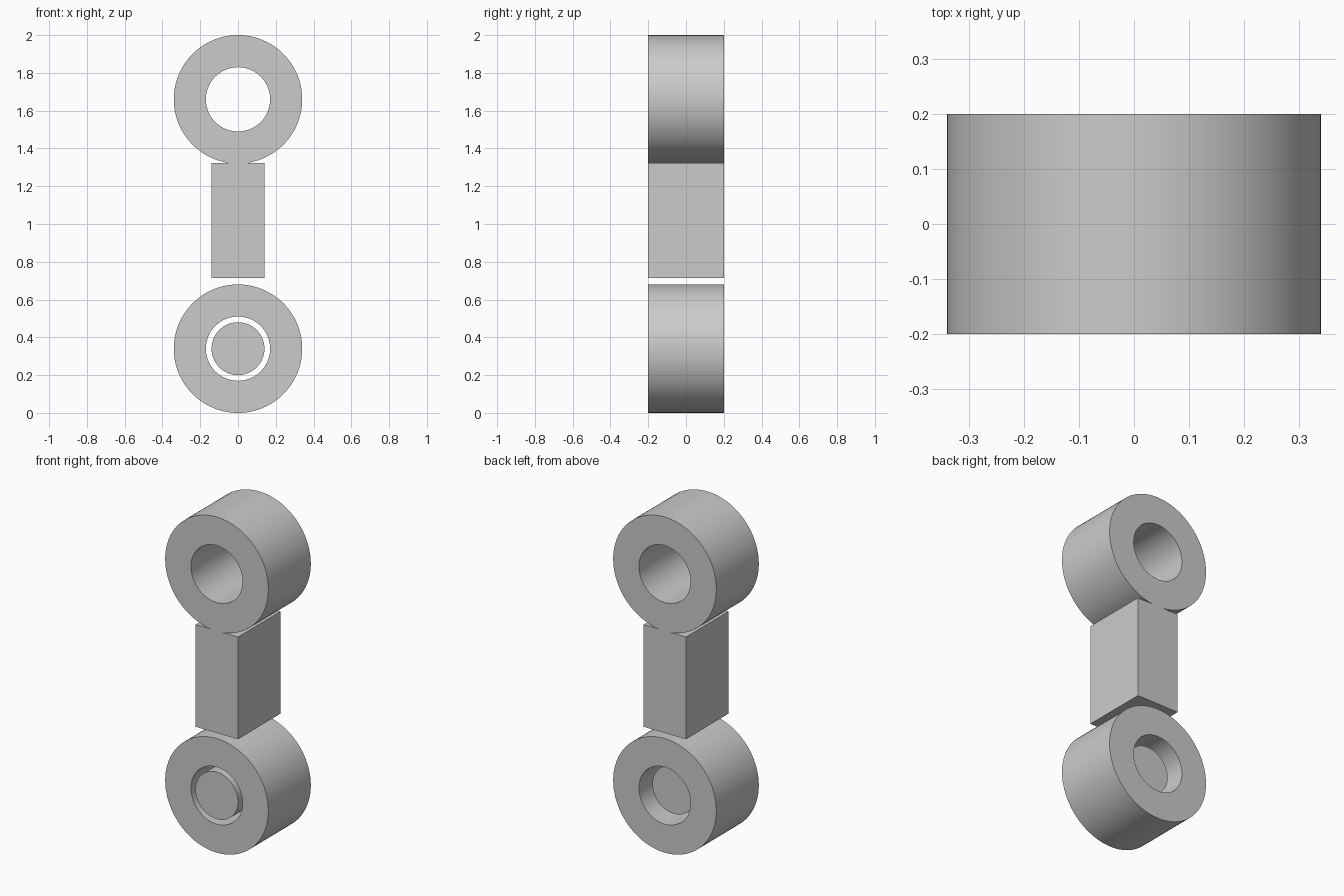
import bpy
import bmesh
import math
from mathutils import Matrix

if "Cube" in bpy.data.objects:
    bpy.data.objects.remove(bpy.data.objects["Cube"], do_unlink=True)

OUTER, BORE, PIN = 0.34, 0.17, 0.14   # radii
FRONT, BACK = -0.2, 0.2               # depth range
SIDES = 96

grey = bpy.data.materials.new("plain_grey")
grey.use_nodes = True
colour = (0.6, 0.6, 0.6, 1)
grey.diffuse_color = colour
grey.node_tree.nodes["Principled BSDF"].inputs["Base Color"].default_value = colour


def finish(name, bm, z, smooth=True):
    """Turn a bmesh into a shaded, coloured object at height z."""
    bmesh.ops.recalc_face_normals(bm, faces=bm.faces)
    mesh = bpy.data.meshes.new(name)
    bm.to_mesh(mesh)
    bm.free()
    mesh.materials.append(grey)
    obj = bpy.data.objects.new(name, mesh)
    obj.location.z = z
    bpy.context.collection.objects.link(obj)
    if smooth:
        bpy.ops.object.select_all(action='DESELECT')
        obj.select_set(True)
        bpy.context.view_layer.objects.active = obj
        bpy.ops.object.shade_smooth_by_angle(angle=math.radians(30))
    return obj


def ring(name, z):
    """Spin a rectangular section around the y axis."""
    bm = bmesh.new()
    section = [(BORE, FRONT), (OUTER, FRONT), (OUTER, BACK), (BORE, BACK)]
    verts = [bm.verts.new((r, y, 0)) for r, y in section]
    edges = [bm.edges.new((verts[i], verts[(i + 1) % 4])) for i in range(4)]
    bmesh.ops.spin(bm, geom=verts + edges, cent=(0, 0, 0), axis=(0, 1, 0),
                   angle=math.tau, steps=SIDES, use_merge=True)
    bmesh.ops.remove_doubles(bm, verts=bm.verts, dist=1e-4)
    return finish(name, bm, z)


# Upper and lower rings
ring("upper_ring", 2 - OUTER)
ring("lower_ring", OUTER)

# Pin inside the lower ring: flush at the front, recessed at the back
pin_back = 0.116
bm = bmesh.new()
bmesh.ops.create_cone(
    bm, cap_ends=True, segments=SIDES, radius1=PIN, radius2=PIN,
    depth=pin_back - FRONT,
    matrix=Matrix.Translation((0, (FRONT + pin_back) / 2, 0))
    @ Matrix.Rotation(math.pi / 2, 4, 'X'))
finish("pin", bm, OUTER)

# Connecting block, touching the upper ring
bottom, top = 0.713, 1.322
bm = bmesh.new()
bmesh.ops.create_cube(
    bm, size=1, matrix=Matrix.Diagonal((2 * PIN, BACK - FRONT, top - bottom, 1)))
finish("connecting_block", bm, (bottom + top) / 2, smooth=False)
